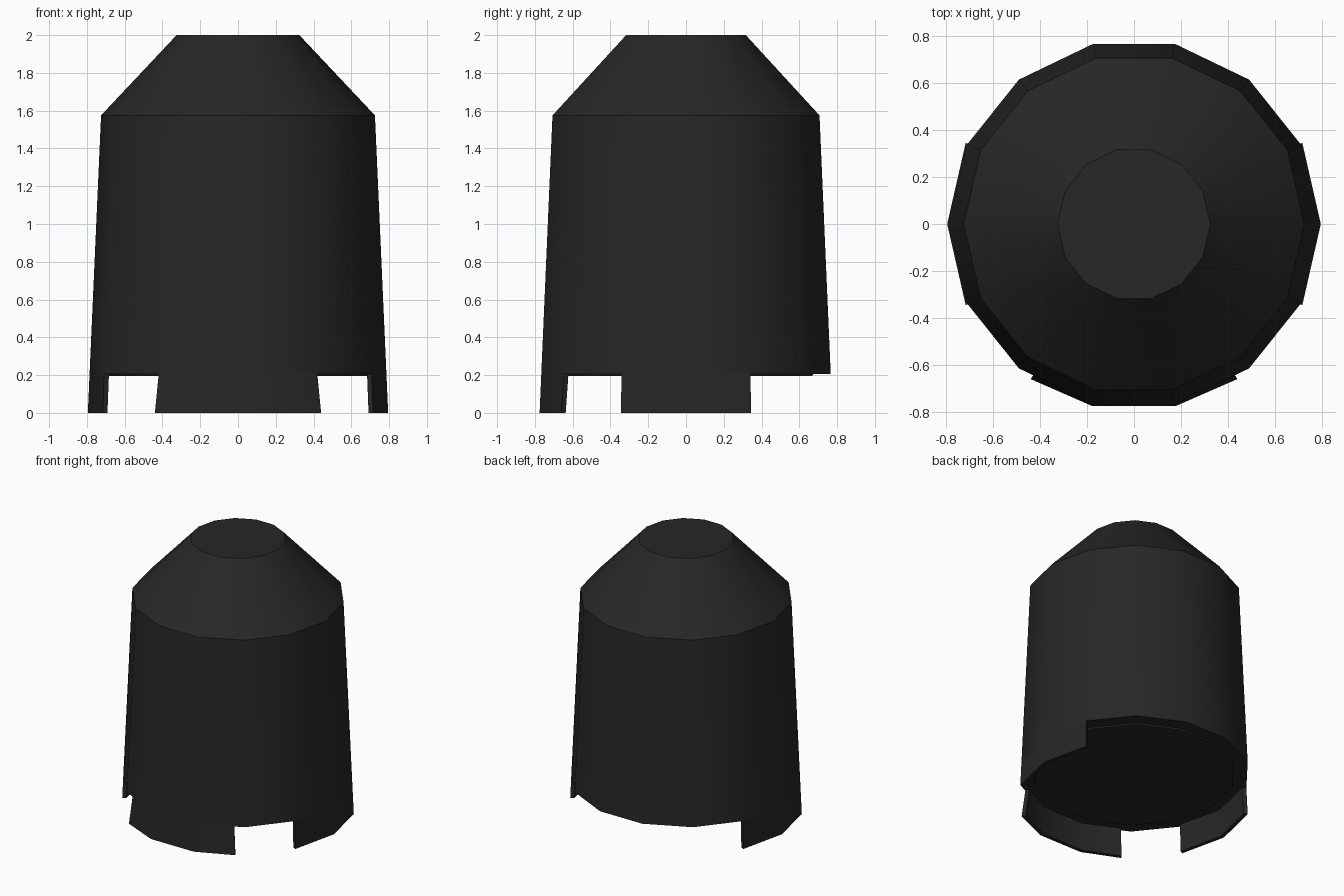
import bpy, bmesh
from math import cos, sin, tau

cube = bpy.data.objects.get("Cube")
if cube:
    bpy.data.objects.remove(cube)

SIDES = 14
R_BASE, R_SHOULDER, Z_SHOULDER = 0.795, 0.725, 1.575
Z_RIM = 0.205

black = bpy.data.materials.new("matte_black")
black.use_nodes = True
color = (0.02, 0.02, 0.02, 1)
black.diffuse_color = color
bsdf = black.node_tree.nodes["Principled BSDF"]
bsdf.inputs["Base Color"].default_value = color
bsdf.inputs["Roughness"].default_value = 0.8


def corner(i, r):
    a = tau * i / SIDES
    return (r * cos(a), r * sin(a))


def wall_radius(z):
    return R_BASE + (R_SHOULDER - R_BASE) * z / Z_SHOULDER


def loft(name, sections):
    """Skin a stack of closed (points, z) outlines and cap both ends."""
    bm = bmesh.new()
    rings = [[bm.verts.new((x, y, z)) for x, y in pts] for pts, z in sections]
    for low, high in zip(rings, rings[1:]):
        n = len(low)
        for i in range(n):
            j = (i + 1) % n
            bm.faces.new((low[i], low[j], high[j], high[i]))
    bm.faces.new(rings[0][::-1])
    bm.faces.new(rings[-1])
    bmesh.ops.recalc_face_normals(bm, faces=bm.faces)
    mesh = bpy.data.meshes.new(name)
    bm.to_mesh(mesh)
    bm.free()
    obj = bpy.data.objects.new(name, mesh)
    mesh.materials.append(black)
    bpy.context.collection.objects.link(obj)
    bpy.ops.object.select_all(action="DESELECT")
    obj.select_set(True)
    bpy.context.view_layer.objects.active = obj
    bpy.ops.object.shade_smooth_by_angle(angle=0.55)
    return obj


def shell(outer):
    """Closed outline of a thin strip following the outer points."""
    return outer + [(x * 0.965, y * 0.965) for x, y in reversed(outer)]


# Tapered body with sloped shoulder and slightly proud underside disc
profile = [(0.685, 0.195), (0.69, Z_RIM), (wall_radius(Z_RIM), Z_RIM),
           (R_SHOULDER, Z_SHOULDER), (0.325, 2.0)]
loft("body", [([corner(i, r) for i in range(SIDES)], z) for r, z in profile])

# Side legs, two facets wide
for name, middle in (("left_leg", 0), ("right_leg", SIDES // 2)):
    loft(name, [(shell([corner(middle + k, wall_radius(z)) for k in (-1, 0, 1)]), z)
                for z in (0, Z_RIM)])

# Front leg, one full facet with a cut facet on each side
sections = []
for z, end in ((0, (0.44, -0.66)), (Z_RIM, (0.42, -0.645))):
    x, y = corner(11, wall_radius(z))
    sections.append((shell([(-end[0], end[1]), (x, y), (-x, y), end]
                           if x < 0 else
                           [(-end[0], end[1]), (-x, y), (x, y), end]), z))
loft("front_leg", sections)
